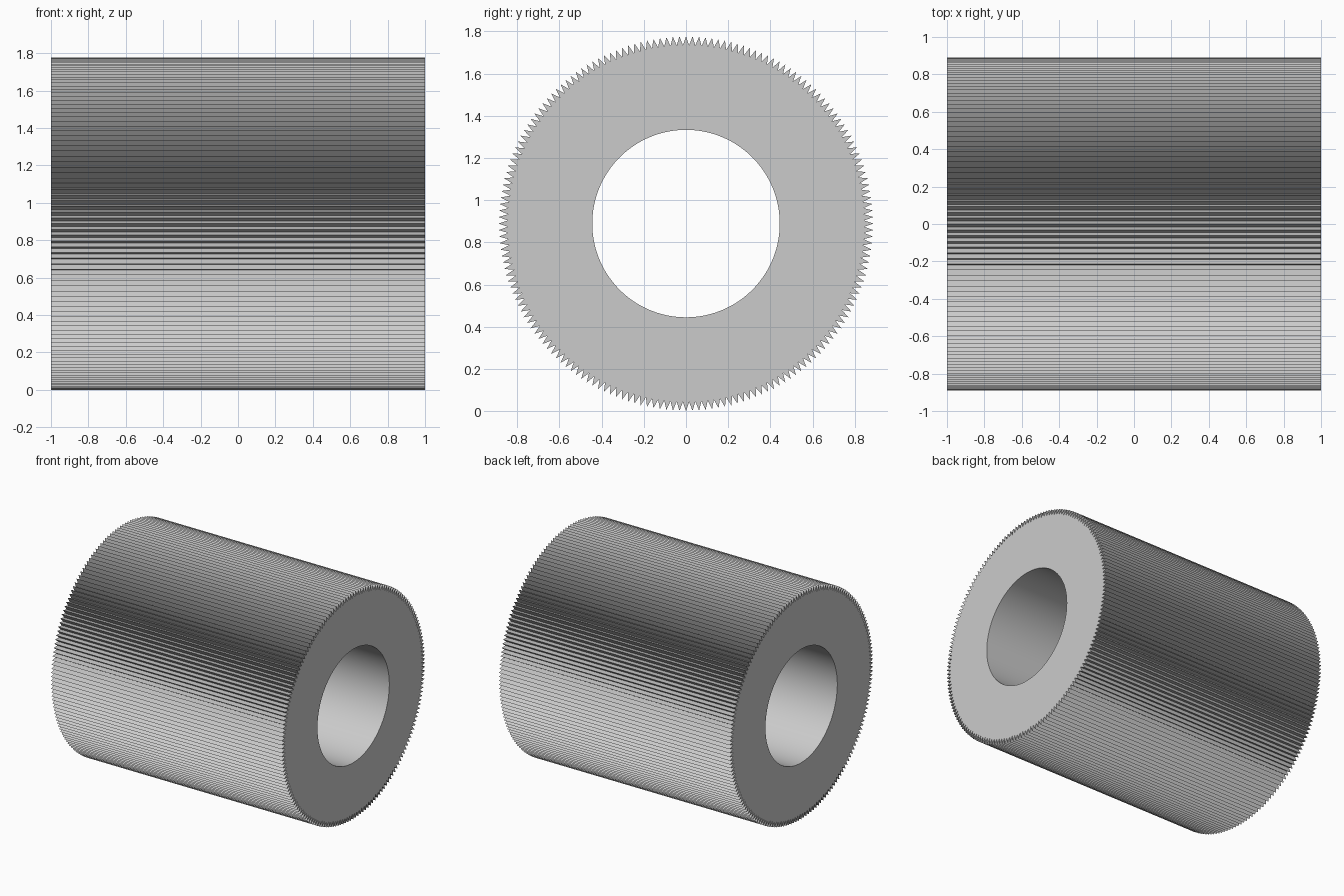
import bpy, bmesh
from math import cos, sin, pi, radians

if "Cube" in bpy.data.objects:
    bpy.data.objects.remove(bpy.data.objects["Cube"])

TEETH = 180
R_TIP, R_ROOT, R_BORE = 0.889, 0.845, 0.4444
HALF, ZC = 1.0, 0.889
N = TEETH * 2

bm = bmesh.new()


def ring(x, radius):
    """Closed loop of vertices around the x axis; radius is a function of index."""
    return [bm.verts.new((x, radius(i) * sin(2 * pi * i / N),
                          ZC + radius(i) * cos(2 * pi * i / N)))
            for i in range(N)]


def outer(i):
    return R_ROOT if i % 2 else R_TIP


def bore(i):
    return R_BORE


# toothed outside, two flat ring ends and the smooth bore, as one closed loop
loops = [ring(-HALF, outer), ring(HALF, outer), ring(HALF, bore), ring(-HALF, bore)]
for k in range(4):
    a, b = loops[k], loops[(k + 1) % 4]
    for i in range(N):
        j = (i + 1) % N
        bm.faces.new((a[i], a[j], b[j], b[i]))
bmesh.ops.recalc_face_normals(bm, faces=bm.faces)

mesh = bpy.data.meshes.new("knurled_sleeve")
bm.to_mesh(mesh)
bm.free()
sleeve = bpy.data.objects.new("knurled_sleeve", mesh)
bpy.context.collection.objects.link(sleeve)

# smooth bore, crisp teeth
bpy.context.view_layer.objects.active = sleeve
sleeve.select_set(True)
bpy.ops.object.shade_smooth_by_angle(angle=radians(20))
